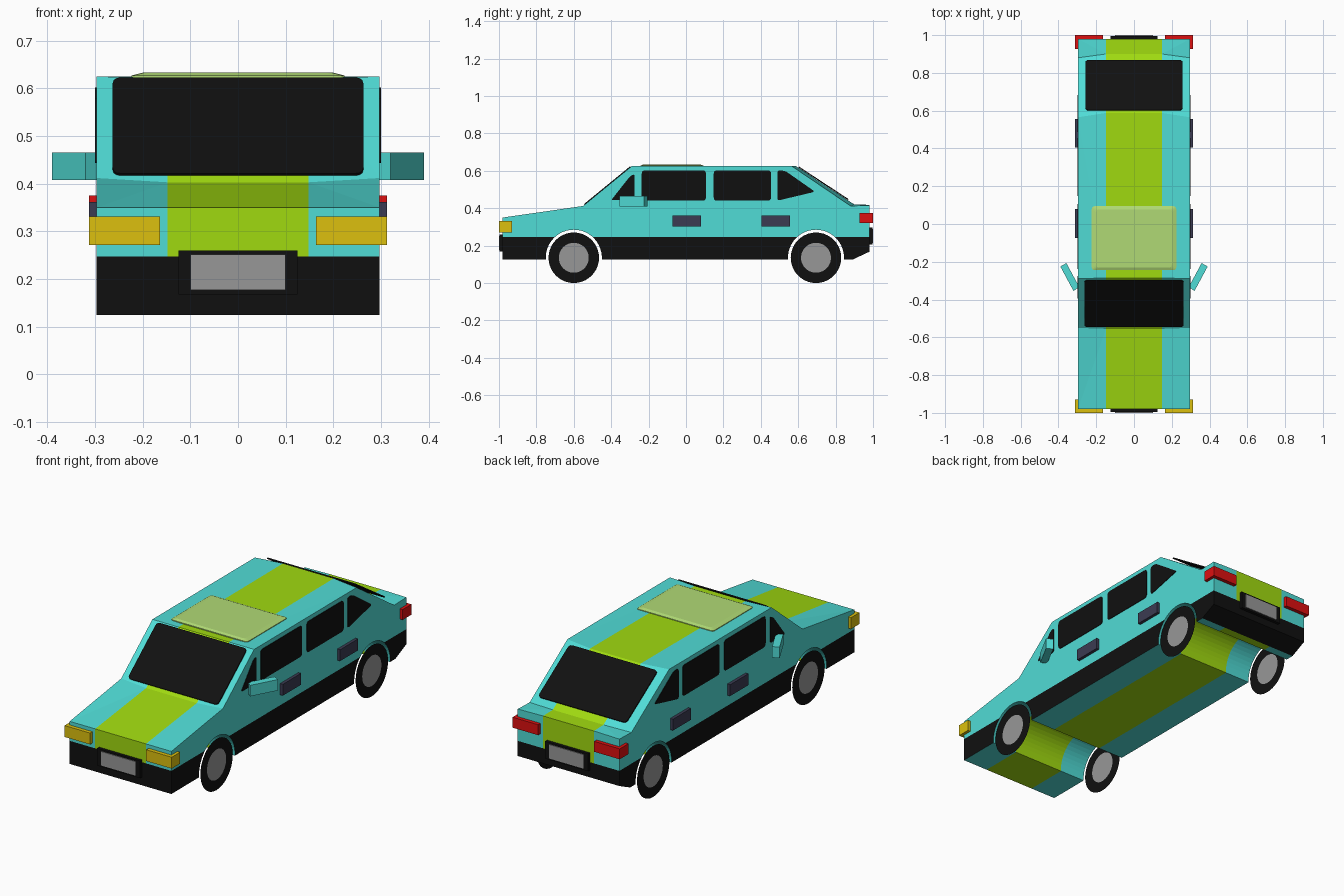
import bpy, bmesh, math
from mathutils import Vector

if "Cube" in bpy.data.objects:
    bpy.data.objects.remove(bpy.data.objects["Cube"])


def material(name, hex_code):
    def lin(c):
        return c / 12.92 if c <= 0.04045 else ((c + 0.055) / 1.055) ** 2.4
    m = bpy.data.materials.new(name)
    m.diffuse_color = [lin(int(hex_code[i:i + 2], 16) / 255) for i in (0, 2, 4)] + [1]
    m.use_nodes = True
    m.node_tree.nodes["Principled BSDF"].inputs["Base Color"].default_value = m.diffuse_color
    return m


TEAL = material("turquoise paint", "50DCD6")
GREEN = material("lime stripe", "A0DA10")
BLACK = material("black trim", "101010")
GREY = material("grey metal", "979797")
YELLOW = material("yellow lamp", "DCC00E")
RED = material("red lamp", "DC1010")
SLATE = material("slate handle", "3B3B52")
PALE = material("pale green sunroof", "B0DA75")

W = 0.297       # body half width
STRIPE = 0.148  # stripe half width
BAND = 0.247    # top of the black skirt


def finish(name, bm, *mats):
    bmesh.ops.recalc_face_normals(bm, faces=bm.faces)
    me = bpy.data.meshes.new(name)
    bm.to_mesh(me)
    bm.free()
    for m in mats:
        me.materials.append(m)
    ob = bpy.data.objects.new(name, me)
    bpy.context.collection.objects.link(ob)
    return ob


def loft(rings):
    """Closed solid through rings of equal point count."""
    bm = bmesh.new()
    vs = [[bm.verts.new(p) for p in r] for r in rings]
    n = len(vs[0])
    for a, b in zip(vs, vs[1:]):
        for i in range(n):
            j = (i + 1) % n
            bm.faces.new((a[i], a[j], b[j], b[i]))
    bm.faces.new(vs[0])
    bm.faces.new(vs[-1])
    return bm


def side_prism(name, pts, x0, x1, mat):
    """Extrude a (y, z) outline along x."""
    return finish(name, loft([[(x, y, z) for y, z in pts] for x in (x0, x1)]), mat)


def box(name, x0, x1, y0, y1, z0, z1, mat):
    return side_prism(name, [(y0, z0), (y1, z0), (y1, z1), (y0, z1)], x0, x1, mat)


def rounded(pts, r, steps=3):
    """Round the corners of an outline with short curves."""
    out = []
    for i, p in enumerate(pts):
        p = Vector(p)
        a = (Vector(pts[i - 1]) - p).normalized() * r + p
        b = (Vector(pts[(i + 1) % len(pts)]) - p).normalized() * r + p
        for k in range(steps + 1):
            t = k / steps
            out.append(a * (1 - t) ** 2 + p * 2 * t * (1 - t) + b * t * t)
    return out


# Body: side profile with wheel arches, lofted across the width
WHEELS = (-0.6, 0.695)
WZ, ARCH, BOTTOM = 0.135, 0.15, 0.125


def profile(upper):
    pts = [(-0.98, BOTTOM)]
    dip = math.asin((WZ - BOTTOM) / ARCH)
    for cy in WHEELS:
        for k in range(25):
            a = math.pi + dip - (math.pi + 2 * dip) * k / 24
            pts.append((cy + ARCH * math.cos(a), WZ + ARCH * math.sin(a)))
    return pts + [(0.89, BOTTOM), (0.98, 0.167)] + upper


outer = profile([(0.98, 0.415), (0.88, 0.412), (0.565, 0.625), (-0.29, 0.625),
                 (-0.55, 0.412), (-0.98, 0.35)])
inner = profile([(0.98, 0.418), (0.9, 0.42), (0.588, 0.625), (-0.285, 0.622),
                 (-0.555, 0.403), (-0.98, 0.35)])
bm = loft([[(x, y, z) for y, z in prof] for x, prof in
           ((-W, outer), (-STRIPE, inner), (STRIPE, inner), (W, outer))])
bmesh.ops.recalc_face_normals(bm, faces=bm.faces)
bmesh.ops.triangulate(bm, faces=bm.faces)
bmesh.ops.bisect_plane(bm, geom=bm.verts[:] + bm.edges[:] + bm.faces[:],
                       plane_co=(0, 0, BAND), plane_no=(0, 0, 1))
bm.normal_update()
for f in bm.faces:
    c = f.calc_center_median()
    outside = abs(f.normal.x) > 0.9 or c.y < -0.975 or c.y > 0.89
    if c.z < BAND and outside:
        f.material_index = 2
    else:
        f.material_index = 1 if abs(c.x) < STRIPE else 0
finish("body", bm, TEAL, GREEN, BLACK)


# Windscreen and rear window: thin plates on the slopes
def slope_window(name, p0, p1, half):
    p0, p1 = Vector(p0), Vector(p1)
    d = (p1 - p0).normalized()
    n = Vector((-d.y, d.x))
    corners = rounded([(-half, 0), (half, 0), (half, (p1 - p0).length),
                       (-half, (p1 - p0).length)], 0.02)
    rings = []
    for h in (0.001, 0.007):
        ring = []
        for u, v in corners:
            q = p0 + d * v + n * h
            ring.append((u, q.x, q.y))
        rings.append(ring)
    finish(name, loft(rings), BLACK)


slope_window("windscreen", (-0.542, 0.416), (-0.295, 0.618), 0.263)
slope_window("rear_window", (0.6, 0.617), (0.865, 0.443), 0.258)

# Side windows
side_windows = {
    "front_quarter_window": ([(-0.4, 0.443), (-0.275, 0.443), (-0.275, 0.583), (-0.3, 0.57)], 0.012),
    "front_door_window": ([(-0.237, 0.44), (0.107, 0.44), (0.107, 0.602), (-0.237, 0.602)], 0.018),
    "rear_door_window": ([(0.148, 0.44), (0.455, 0.44), (0.455, 0.602), (0.148, 0.602)], 0.018),
    "rear_quarter_window": ([(0.488, 0.44), (0.69, 0.488), (0.53, 0.6), (0.488, 0.602)], 0.015),
}

for s, side in ((-1, "left"), (1, "right")):
    for name, (pts, r) in side_windows.items():
        side_prism(f"{side}_{name}", rounded(pts, r), s * (W - 0.002), s * (W + 0.003), BLACK)

    # Door handles
    for name, y0, y1 in (("front", -0.073, 0.079), ("rear", 0.405, 0.555)):
        box(f"{side}_{name}_handle", s * 0.29, s * 0.313, y0, y1, 0.302, 0.362, SLATE)

    # Lamps wrapping the corners
    box(f"{side}_headlight", s * 0.164, s * 0.313, -1.0, -0.93, 0.271, 0.331, YELLOW)
    box(f"{side}_tail_light", s * 0.164, s * 0.313, 0.927, 1.0, 0.32, 0.375, RED)

    # Swept-back wing mirror
    plan = [(0.29, -0.333), (0.32, -0.355), (0.39, -0.225), (0.358, -0.207)]
    finish(f"{side}_mirror", loft([[(s * x, y, z) for x, y in plan]
                                   for z in (0.408, 0.466)]), TEAL)

    # Flat disc wheels: tyre ring and hub
    for cy, name in zip(WHEELS, ("front", "rear")):
        bm = bmesh.new()
        rim, hub = [[bm.verts.new((s * 0.295, cy + r * math.cos(a), WZ + r * math.sin(a)))
                     for a in (math.tau * k / 40 for k in range(40))]
                    for r in (0.135, 0.08)]
        for i in range(40):
            j = (i + 1) % 40
            bm.faces.new((rim[i], rim[j], hub[j], hub[i]))
        bm.faces.new(hub).material_index = 1
        finish(f"{side}_{name}_wheel", bm, BLACK, GREY)

# Number plates on black holders
for name, s, z0 in (("front", -1, 0.168), ("rear", 1, 0.205)):
    box(f"{name}_plate_holder", -0.125, 0.125, s * 0.97, s * 0.996, z0, z0 + 0.092, BLACK)
    box(f"{name}_plate", -0.1, 0.1, s * 0.99, s * 1.0, z0 + 0.009, z0 + 0.083, GREY)

# Sunroof panel with sloped edges
finish("sunroof", loft([
    [(x, y, z) for x, y in rounded([(-hx, y0), (hx, y0), (hx, y1), (-hx, y1)], 0.015)]
    for hx, y0, y1, z in ((0.224, -0.244, 0.094, 0.622), (0.224, -0.244, 0.094, 0.627),
                          (0.2, -0.23, 0.078, 0.633))]), PALE)
